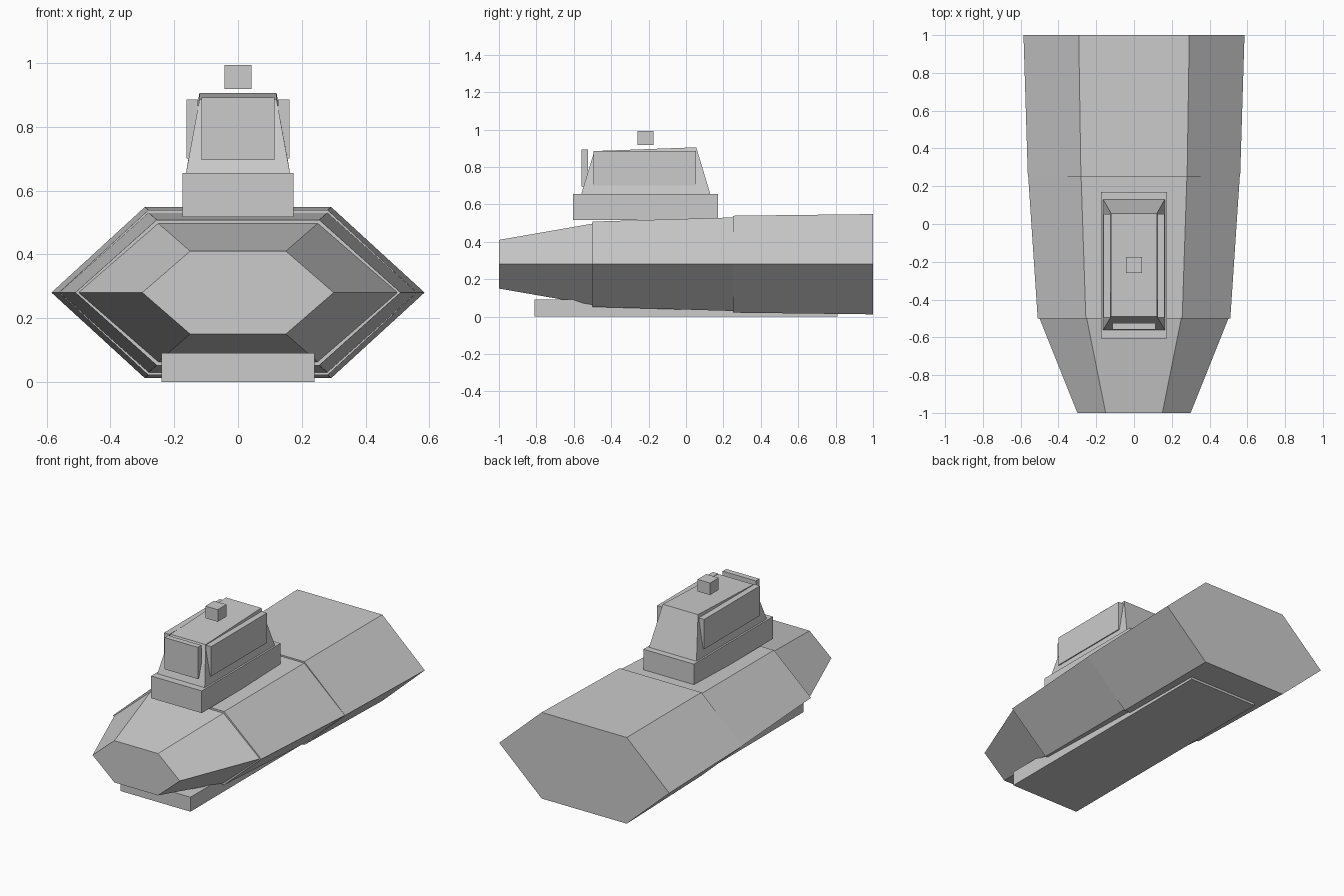
import bpy

cube = bpy.data.objects.get("Cube")
if cube:
    bpy.data.objects.remove(cube, do_unlink=True)

# Single hull colour
grey = bpy.data.materials.new("plain grey")
grey.use_nodes = True
grey.diffuse_color = (0.6, 0.6, 0.6, 1)
grey.node_tree.nodes["Principled BSDF"].inputs["Base Color"].default_value = (0.6, 0.6, 0.6, 1)


def loft(name, start, end):
    """Join two matching rings of points into a closed solid."""
    n = len(start)
    faces = [tuple(reversed(range(n))), tuple(range(n, 2 * n))]
    faces += [(i, (i + 1) % n, n + (i + 1) % n, n + i) for i in range(n)]
    mesh = bpy.data.meshes.new(name)
    mesh.from_pydata(start + end, [], faces)
    mesh.materials.append(grey)
    obj = bpy.data.objects.new(name, mesh)
    bpy.context.collection.objects.link(obj)
    # Make the normals point outward
    import bmesh
    bm = bmesh.new()
    bm.from_mesh(mesh)
    bmesh.ops.recalc_face_normals(bm, faces=bm.faces)
    bm.to_mesh(mesh)
    bm.free()
    return obj


def hexagon(y, half_width, half_height, mid=0.28):
    w, h = half_width, half_height
    return [(w, y, mid), (w / 2, y, mid + h), (-w / 2, y, mid + h),
            (-w, y, mid), (-w / 2, y, mid - h), (w / 2, y, mid - h)]


def rect(x0, x1, y0, y1, z0, z1=None):
    """Ring of four corners; z0 at the front edge, z1 at the back."""
    z1 = z0 if z1 is None else z1
    return [(x0, y0, z0), (x1, y0, z0), (x1, y1, z1), (x0, y1, z1)]


def box(name, x0, x1, y0, y1, z0, z1):
    return loft(name, rect(x0, x1, y0, y1, z0), rect(x0, x1, y0, y1, z1))


# Hull: tapered nose and two body sections with small steps
loft("hull_nose", hexagon(-1, 0.30, 0.13), hexagon(-0.5, 0.50, 0.217))
loft("hull_middle", hexagon(-0.5, 0.51, 0.228), hexagon(0.25, 0.56, 0.25))
loft("hull_rear", hexagon(0.25, 0.562, 0.259), hexagon(1, 0.585, 0.268))

# Keel slab
box("keel", -0.24, 0.24, -0.81, 0.81, 0, 0.09)

# Bridge tower
box("tower_base", -0.174, 0.174, -0.605, 0.17, 0.517, 0.655)
loft("tower", rect(-0.163, 0.163, -0.56, 0.13, 0.655),
     rect(-0.121, 0.121, -0.49, 0.055, 0.885, 0.905))

# Raised panels on the tower
box("front_panel", -0.114, 0.114, -0.558, -0.523, 0.695, 0.892)
for side, sign in (("left", 1), ("right", -1)):
    xs = sorted((sign * 0.125, sign * 0.162))
    box(side + "_panel", xs[0], xs[1], -0.495, 0.053, 0.70, 0.885)

# Sensor block hovering above the roof
box("sensor_block", -0.043, 0.043, -0.26, -0.175, 0.918, 0.993)
